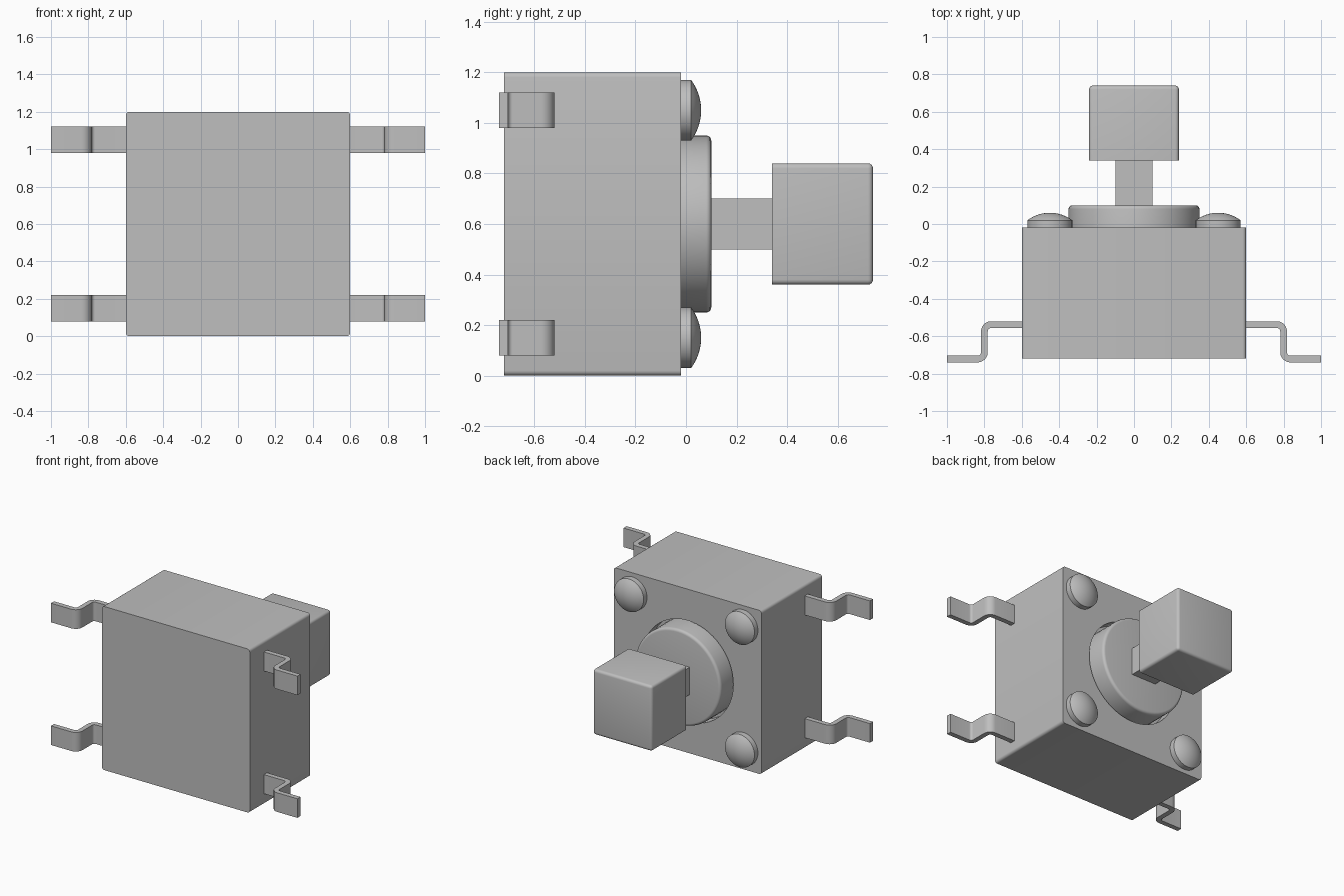
import bpy
import bmesh
from math import cos, sin, pi, radians, sqrt
from mathutils import Vector

if "Cube" in bpy.data.objects:
    bpy.data.objects.remove(bpy.data.objects["Cube"])

grey = bpy.data.materials.new("plain grey")
grey.use_nodes = True
colour = (0.52, 0.52, 0.52, 1)
grey.diffuse_color = colour
grey.node_tree.nodes["Principled BSDF"].inputs["Base Color"].default_value = colour


def finish(name, bm):
    """Turn a bmesh into a shaded object."""
    bmesh.ops.recalc_face_normals(bm, faces=bm.faces)
    mesh = bpy.data.meshes.new(name)
    bm.to_mesh(mesh)
    bm.free()
    mesh.materials.append(grey)
    obj = bpy.data.objects.new(name, mesh)
    bpy.context.collection.objects.link(obj)
    shade(obj)
    return obj


def shade(obj):
    bpy.ops.object.select_all(action='DESELECT')
    obj.select_set(True)
    bpy.context.view_layer.objects.active = obj
    bpy.ops.object.shade_smooth_by_angle(angle=radians(35))


def box(name, low, high, radius=0, round_edge=None):
    """Box between two corners; round_edge picks the edges to fillet."""
    bm = bmesh.new()
    bmesh.ops.create_cube(bm, size=1)
    for v in bm.verts:
        v.co = Vector([(a + b) / 2 + c * (b - a) for a, b, c in zip(low, high, v.co)])
    if radius:
        edges = [e for e in bm.edges if round_edge(e)]
        bmesh.ops.bevel(bm, geom=edges, offset=radius, segments=4,
                        profile=0.5, affect='EDGES')
    return finish(name, bm)


def turned(name, x, z, profile, steps=64):
    """Revolve (radius, y) points around an axis along y."""
    bm = bmesh.new()
    rings = []
    for r, y in profile:
        if r < 1e-5:
            rings.append([bm.verts.new((x, y, z))] * steps)
        else:
            rings.append([bm.verts.new((x + r * cos(2 * pi * i / steps), y,
                                        z + r * sin(2 * pi * i / steps)))
                          for i in range(steps)])
    for a, b in zip(rings, rings[1:]):
        for i in range(steps):
            j = (i + 1) % steps
            corners = list(dict.fromkeys((a[i], a[j], b[j], b[i])))
            bm.faces.new(corners)
    return finish(name, bm)


def along_y(e):
    return abs(e.verts[0].co.y - e.verts[1].co.y) > 0.1


# Housing with a round recess for the plunger
body = box("housing", (-0.6, -0.72, 0), (0.6, -0.02, 1.2), 0.02, along_y)
cutter = turned("recess_cutter", 0, 0.6, [(0, -0.1), (0.37, -0.1), (0.37, 0.1), (0, 0.1)])
cutter.hide_render = True
cut = body.modifiers.new("recess", 'BOOLEAN')
cut.operation = 'DIFFERENCE'
cut.solver = 'EXACT'
cut.object = cutter
bpy.context.view_layer.objects.active = body
bpy.ops.object.modifier_apply(modifier=cut.name)
bpy.data.objects.remove(cutter)
shade(body)

# Plunger disc with a rounded rim
rim = [(0.33 + 0.02 * cos(t * pi / 8), 0.08 + 0.02 * sin(t * pi / 8)) for t in range(5)]
turned("plunger_disc", 0, 0.6, [(0, -0.1), (0.35, -0.1)] + rim + [(0, 0.1)])

# Stem and square cap
box("stem", (-0.1, 0.09, 0.5), (0.1, 0.36, 0.7))
box("button_cap", (-0.24, 0.34, 0.36), (0.24, 0.74, 0.84), 0.02,
    lambda e: along_y(e) or e.verts[0].co.y > 0.5)

# Domed rivets at the four corners
R, RISE = 0.12, 0.04
sphere = (R * R + RISE * RISE) / (2 * RISE)
dome = []
for k in range(9):
    r = R * (1 - k / 8)
    dome.append((r, 0.02 + RISE - sphere + sqrt(sphere * sphere - r * r)))
for side, x in (("left", 0.45), ("right", -0.45)):
    for level, z in (("lower", 0.15), ("upper", 1.05)):
        turned(f"{level}_{side}_rivet", x, z, [(0, -0.03), (R, -0.03)] + dome, 48)


# Bent leads: an S-shaped strip extruded upwards
def strip_side(offset, r=0.036):
    top, foot, leg = -0.538, -0.722, 0.8
    pts = [(0.58, top + offset)]
    for k in range(7):
        a = pi / 2 * (1 - k / 6)
        pts.append((leg - r + (r + offset) * cos(a), top - r + (r + offset) * sin(a)))
    for k in range(7):
        a = pi * (1 + k / 12)
        pts.append((leg + r + (r - offset) * cos(a), foot + r + (r - offset) * sin(a)))
    return pts + [(1, foot + offset)]


def lead(name, sign, z):
    upper, lower = strip_side(0.018), strip_side(-0.018)
    bm = bmesh.new()
    rows = [[bm.verts.new((sign * x, y, z + h)) for x, y in pts]
            for pts, h in ((upper, -0.07), (upper, 0.07), (lower, 0.07), (lower, -0.07))]
    for a, b in zip(rows, rows[1:] + rows[:1]):
        for i in range(len(a) - 1):
            bm.faces.new((a[i], a[i + 1], b[i + 1], b[i]))
    for end in (0, -1):
        bm.faces.new([row[end] for row in rows])
    finish(name, bm)


for side, sign in (("left", 1), ("right", -1)):
    for level, z in (("lower", 0.15), ("upper", 1.05)):
        lead(f"{level}_{side}_lead", sign, z)
